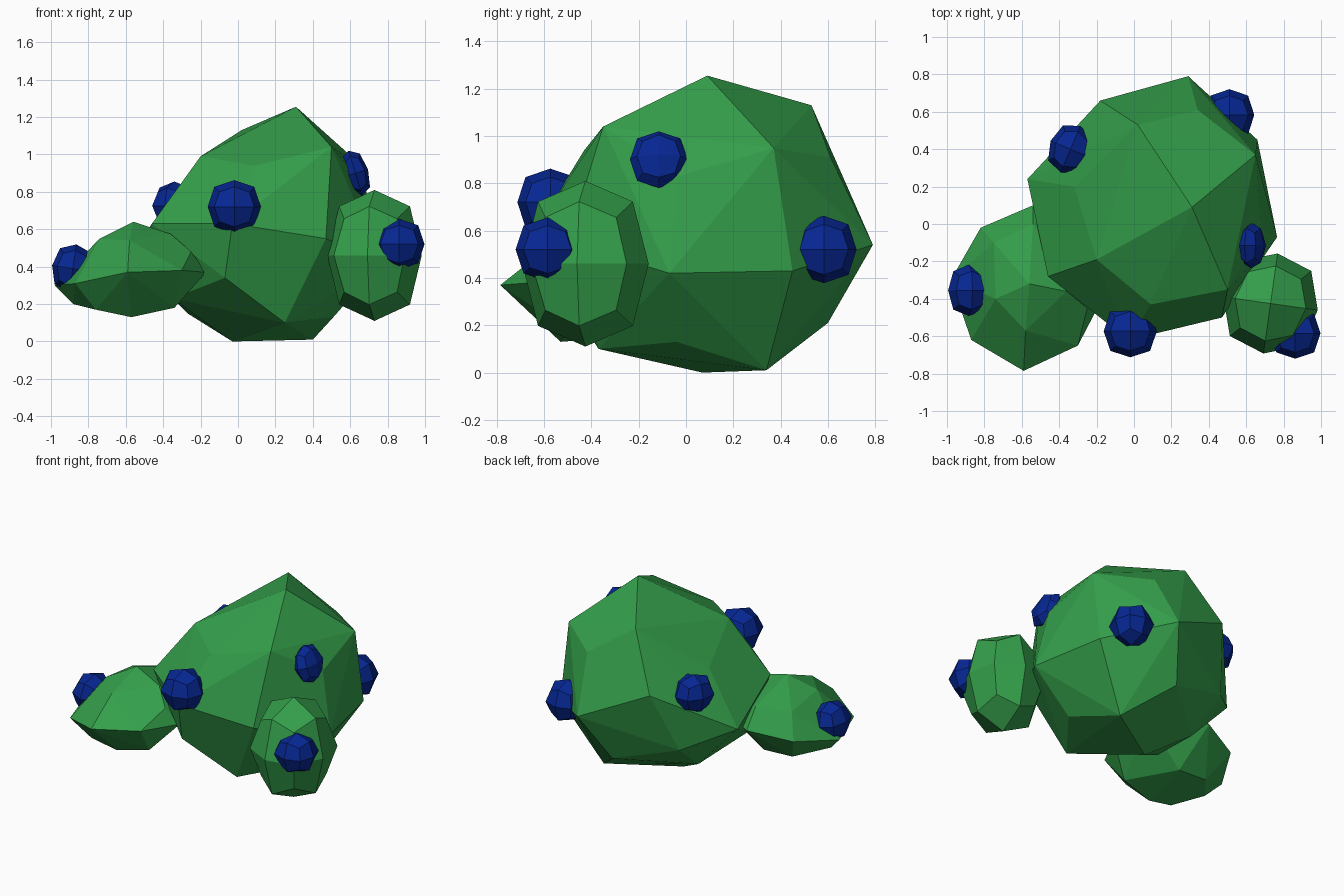
import bpy
import bmesh
from mathutils import Euler, Vector

default_cube = bpy.data.objects.get("Cube")
if default_cube:
    bpy.data.objects.remove(default_cube, do_unlink=True)


def make_material(name, colour):
    material = bpy.data.materials.new(name)
    material.use_nodes = True
    material.diffuse_color = colour
    material.node_tree.nodes["Principled BSDF"].inputs["Base Color"].default_value = colour
    return material


leaf_green = make_material("leaf green", (0.034, 0.345, 0.069, 1))
berry_blue = make_material("berry blue", (0.002, 0.02, 0.29, 1))


def finish(name, bm, material):
    """Turn the bmesh into a flat shaded object."""
    bmesh.ops.recalc_face_normals(bm, faces=bm.faces[:])
    mesh = bpy.data.meshes.new(name)
    bm.to_mesh(mesh)
    bm.free()
    mesh.materials.append(material)
    bpy.context.collection.objects.link(bpy.data.objects.new(name, mesh))


def rounded_cube(name, centre, half_size, tilt, material):
    """A cube split into four quads per side, with edges and corners pulled in."""
    bm = bmesh.new()
    bmesh.ops.create_cube(bm, size=2)
    bmesh.ops.subdivide_edges(bm, edges=bm.edges[:], cuts=1, use_grid_fill=True)
    pull = {0: 1, 1: 1, 2: 0.75, 3: 0.56}
    turn = Euler(tilt).to_matrix()
    for vert in bm.verts:
        axes_used = sum(abs(c) > 0.5 for c in vert.co)
        vert.co = Vector(centre) + turn @ (vert.co * pull[axes_used] * Vector(half_size))
    finish(name, bm, material)


def faceted_clump(name, points, material):
    """A convex rock-like clump around the given corner points."""
    bm = bmesh.new()
    for point in points:
        bm.verts.new(point)
    bmesh.ops.convex_hull(bm, input=bm.verts[:])
    loose = [v for v in bm.verts if not v.link_faces]
    bmesh.ops.delete(bm, geom=loose, context="VERTS")
    bmesh.ops.dissolve_limit(bm, angle_limit=0.08, verts=bm.verts[:], edges=bm.edges[:])
    finish(name, bm, material)


# Large central clump: crown, shoulders, waist, base
crown = [(.31, .09, 1.255), (.02, .53, 1.13), (-.2, -.19, .99), (.5, -.35, 1.04),
         (.09, -.43, .94), (.65, .37, .95), (.68, -.03, .83), (.34, .61, .91),
         (-.32, .2, .82), (-.18, .66, .76)]
waist = [(.765, -.07, .42), (.66, .45, .43), (.29, .79, .54), (-.57, .24, .47),
         (-.46, -.28, .63), (-.03, -.62, .63), (.47, -.5, .55), (-.07, -.52, .34)]
base = [(.25, -.37, .1), (.4, .34, .01), (-.03, .07, 0), (.51, -.04, .13),
        (.15, .6, .21), (-.35, -.18, .23), (-.3, .5, .35), (-.27, .25, .15)]
faceted_clump("main_bush", crown + waist + base, leaf_green)

# Low clump on the right-hand side
low_top = [(-.58, -.57, .54), (-.36, -.36, .575), (-.56, -.32, .64), (-.74, -.4, .55),
           (-.75, -.1, .51), (-.54, 0, .53), (-.25, -.45, .48)]
low_rim = [(-.59, -.785, .37), (-.87, -.62, .31), (-.3, -.65, .38), (-.82, -.02, .35),
           (-.98, -.3, .3), (-.54, .1, .4), (-.17, -.4, .37), (-.2, -.1, .4)]
low_base = [(-.57, -.53, .13), (-.76, -.54, .17), (-.88, -.35, .2), (-.34, -.5, .18),
            (-.72, -.15, .17), (-.5, -.15, .16)]
faceted_clump("right_bush", low_top + low_rim + low_base, leaf_green)

# Tall narrow clump on the left-hand side
rounded_cube("left_bush", (.73, -.425, .46), (.255, .27, .35), (0, 0, -.14), leaf_green)

# Berries: centre, half size and tilt to follow the surface
berries = {
    "front_berry": ((-.02, -.573, .72), (.142, .14, .142), (0, 0, 0)),
    "left_bush_berry": ((.862, -.585, .52), (.135, .135, .135), (0, 0, 0)),
    "right_bush_berry": ((-.883, -.355, .39), (.112, .137, .13), (0, .15, 0)),
    "upper_left_berry": ((.628, -.115, .9), (.07, .122, .125), (0, -.3, 0)),
    "back_left_berry": ((.51, .583, .52), (.133, .138, .142), (0, 0, 0)),
    "back_right_berry": ((-.34, .4, .725), (.115, .135, .13), (0, 0, -.4)),
}
for name, (centre, half_size, tilt) in berries.items():
    rounded_cube(name, centre, half_size, tilt, berry_blue)
